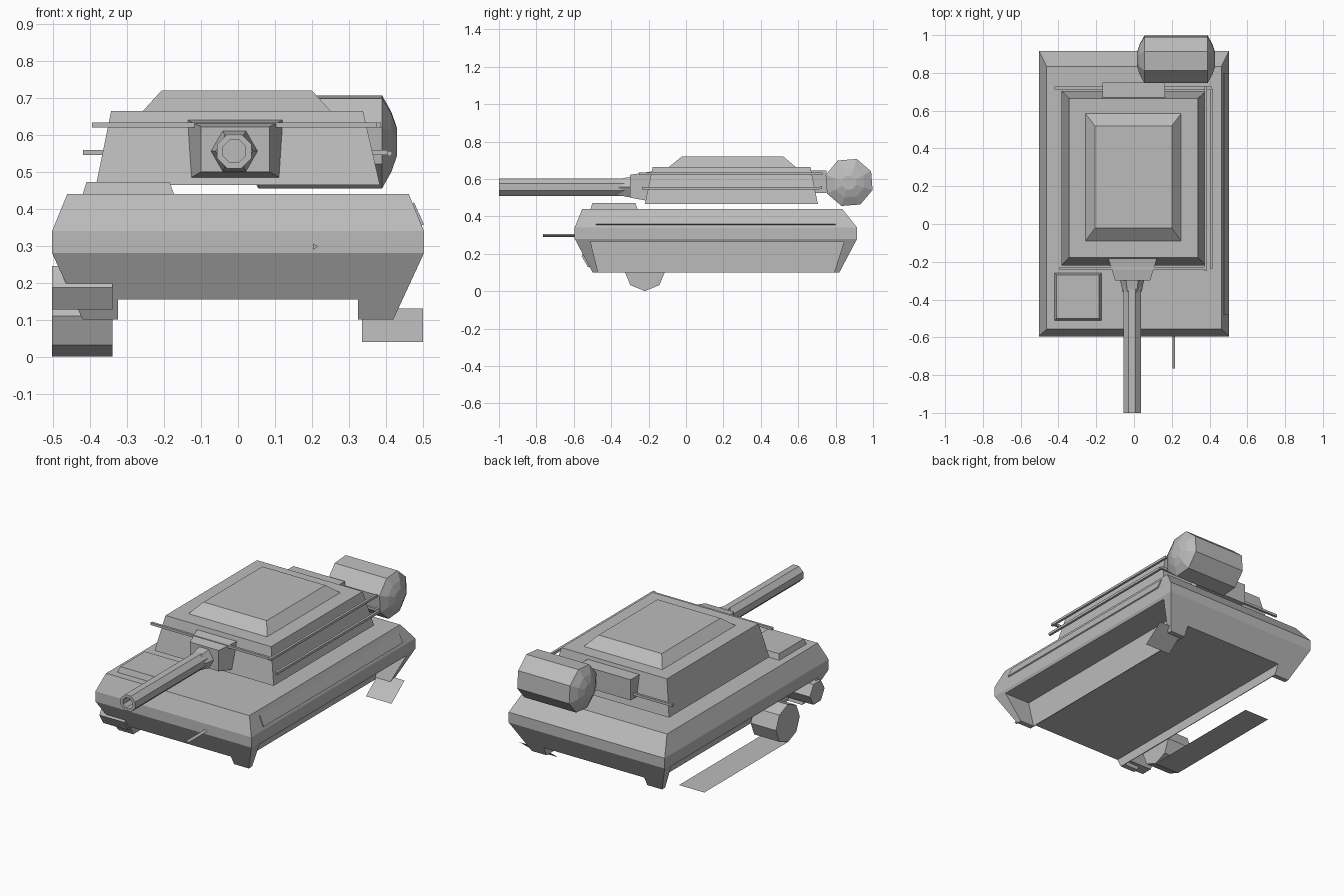
import bpy, bmesh, math
from mathutils import Matrix, Vector

cube = bpy.data.objects.get("Cube")
if cube:
    bpy.data.objects.remove(cube, do_unlink=True)

grey = bpy.data.materials.new("plain grey")
grey.use_nodes = True
grey.diffuse_color = (0.5, 0.5, 0.5, 1)
grey.node_tree.nodes["Principled BSDF"].inputs["Base Color"].default_value = (0.5, 0.5, 0.5, 1)


def finish(name, bm):
    bmesh.ops.recalc_face_normals(bm, faces=bm.faces)
    mesh = bpy.data.meshes.new(name)
    bm.to_mesh(mesh)
    bm.free()
    mesh.materials.append(grey)
    obj = bpy.data.objects.new(name, mesh)
    bpy.context.collection.objects.link(obj)
    return obj


def loft(name, rings, cap=True):
    """Skin a list of equally long point rings, closing both ends."""
    bm = bmesh.new()
    rows = [[bm.verts.new(p) for p in ring] for ring in rings]
    n = len(rows[0])
    for a, b in zip(rows, rows[1:]):
        for i in range(n):
            j = (i + 1) % n
            bm.faces.new((a[i], a[j], b[j], b[i]))
    if cap:
        bm.faces.new(rows[0])
        bm.faces.new(rows[-1])
    return finish(name, bm)


def rect(x0, x1, y0, y1, z):
    return [(x0, y0, z), (x1, y0, z), (x1, y1, z), (x0, y1, z)]


def box(name, x0, x1, y0, y1, z0, z1):
    return loft(name, [rect(x0, x1, y0, y1, z0), rect(x0, x1, y0, y1, z1)])


def turned(name, axis, centre, steps, sides, turn=0.0, cap=True):
    """Rings of (position along axis, radius) around the x or y axis."""
    rings = []
    for t, r in steps:
        ring = []
        for i in range(sides):
            a = math.radians(turn) + math.tau * i / sides
            u, z = r * math.cos(a), centre[1] + r * math.sin(a)
            ring.append((t, centre[0] + u, z) if axis == "x" else (centre[0] + u, t, z))
        rings.append(ring)
    return loft(name, rings, cap)


def sheet(name, points):
    bm = bmesh.new()
    bm.faces.new([bm.verts.new(p) for p in points])
    return finish(name, bm)


def cut(target, cutter):
    cutter.hide_render = True
    cutter.hide_viewport = True
    cutter.display_type = "WIRE"
    mod = target.modifiers.new(cutter.name, "BOOLEAN")
    mod.operation = "DIFFERENCE"
    mod.solver = "EXACT"
    mod.object = cutter


# Hull with a belly channel and a wheel well on each side
hull = loft("hull", [
    rect(-0.42, 0.42, -0.5, 0.82, 0.1),
    rect(-0.503, 0.503, -0.595, 0.915, 0.28),
    rect(-0.503, 0.503, -0.595, 0.915, 0.34),
    rect(-0.462, 0.462, -0.555, 0.835, 0.44)])
cutters = [box("belly_cutter", -0.325, 0.325, -0.8, 1.1, 0.0, 0.155)]
for side, word in ((1, "left"), (-1, "right")):
    xs = sorted((side * 0.329, side * 0.7))
    cutters.append(loft(word + "_well_cutter", [
        rect(*xs, -0.445, 0.76, 0.0),
        rect(*xs, -0.51, 0.845, 0.265)]))
for c in cutters:
    cut(hull, c)

# Hull fittings
loft("side_skirt", [
    [(0.47, y, 0.41), (0.476, y, 0.418), (0.503, y, 0.358), (0.495, y, 0.354)]
    for y in (-0.48, 0.8)])
loft("front_hatch", [
    rect(-0.42, -0.173, -0.51, -0.26, 0.44),
    rect(-0.41, -0.185, -0.5, -0.27, 0.472)])
turned("front_rod", "y", (0.208, 0.298), [(-0.765, 0.009), (-0.58, 0.009)], 3)

# Running gear
turned("road_wheel", "x", (-0.22, 0.11), [(-0.503, 0.11), (-0.34, 0.11)], 8)
turned("front_wheel", "x", (-0.49, 0.187), [(-0.503, 0.068), (-0.34, 0.068)], 6)
sheet("right_track", rect(-0.503, -0.34, -0.22, 0.55, 0.001))
sheet("left_track", [(0.335, 0.7, 0.04), (0.5, 0.7, 0.04), (0.5, 0.82, 0.13), (0.335, 0.82, 0.13)])

# Turret and roof
loft("turret", [
    rect(-0.384, 0.384, -0.22, 0.705, 0.465),
    rect(-0.343, 0.338, -0.178, 0.665, 0.665)])
loft("roof_plate", [
    rect(-0.257, 0.25, -0.09, 0.585, 0.665),
    rect(-0.207, 0.2, -0.022, 0.52, 0.72)])
box("rear_bracket", -0.168, 0.165, 0.66, 0.75, 0.525, 0.645)

# Rails around the turret
t = 0.007
box("front_rail", -0.395, 0.375, -0.235 - t, -0.235 + t, 0.62, 0.634)
box("rear_rail", -0.42, 0.41, 0.72 - t, 0.72 + t, 0.545, 0.559)
box("upper_side_rail", 0.373, 0.387, -0.25, 0.73, 0.62, 0.634)
box("lower_side_rail", 0.403, 0.417, -0.235, 0.715, 0.543, 0.557)

# Gun mount and barrel
def upright(x0, x1, y, z0, z1):
    return [(x0, y, z0), (x1, y, z0), (x1, y, z1), (x0, y, z1)]

loft("gun_mount", [
    upright(-0.14, 0.125, -0.17, 0.477, 0.642),
    upright(-0.1, 0.085, -0.3, 0.5, 0.622)])
turned("gun_collar", "y", (-0.01, 0.556), [(-0.29, 0.065), (-0.36, 0.05)], 6)
turned("gun_barrel", "y", (-0.01, 0.556),
       [(-0.3, 0.05), (-1.0, 0.05), (-1.0, 0.033), (-0.9, 0.033)], 8, 22.5)

# Rear drum with domed ends
turned("rear_drum", "x", (0.872, 0.581),
       [(0.016, 0.04), (0.03, 0.085), (0.055, 0.132), (0.39, 0.132), (0.415, 0.085), (0.43, 0.04)],
       8, 27)
